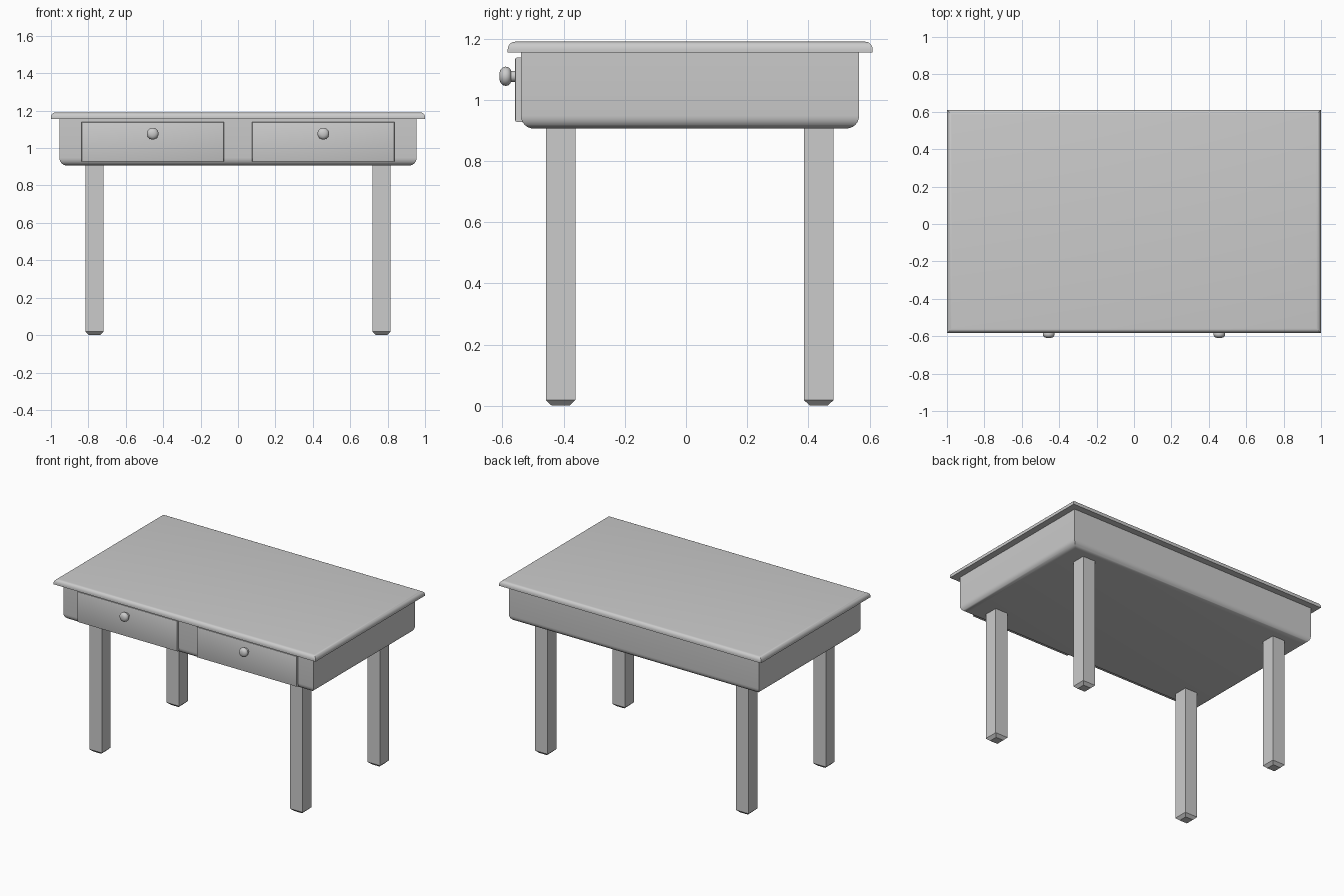
import bpy, bmesh, math
from mathutils import Matrix, Vector

if "Cube" in bpy.data.objects:
    bpy.data.objects.remove(bpy.data.objects["Cube"])


def finish(name, bm, angle=35):
    bmesh.ops.recalc_face_normals(bm, faces=bm.faces)
    mesh = bpy.data.meshes.new(name)
    bm.to_mesh(mesh)
    bm.free()
    obj = bpy.data.objects.new(name, mesh)
    bpy.context.collection.objects.link(obj)
    bpy.ops.object.select_all(action='DESELECT')
    obj.select_set(True)
    bpy.context.view_layer.objects.active = obj
    bpy.ops.object.shade_smooth_by_angle(angle=math.radians(angle))
    return obj


def box(name, lo, hi, bevel=0, segments=4, side=None):
    """Box between two corners; side=(axis, sign) picks the face whose rim is rounded."""
    lo, hi = Vector(lo), Vector(hi)
    bm = bmesh.new()
    bmesh.ops.create_cube(bm, size=1)
    bmesh.ops.scale(bm, vec=hi - lo, verts=bm.verts)
    bmesh.ops.translate(bm, vec=(lo + hi) / 2, verts=bm.verts)
    if bevel:
        axis, sign = side
        limit = hi[axis] if sign > 0 else lo[axis]
        rim = [e for e in bm.edges if all(abs(v.co[axis] - limit) < 1e-5 for v in e.verts)]
        bmesh.ops.bevel(bm, geom=rim, offset=bevel, segments=segments,
                        profile=0.5, affect='EDGES')
    return finish(name, bm)


def leg(name, x, y):
    # square post with a tapered foot
    bm = bmesh.new()
    rings = []
    for z, h in ((0, 0.029), (0.018, 0.048), (0.915, 0.048)):
        rings.append([bm.verts.new((x + sx * h, y + sy * h, z))
                      for sx, sy in ((-1, -1), (1, -1), (1, 1), (-1, 1))])
    for a, b in zip(rings, rings[1:]):
        for i in range(4):
            j = (i + 1) % 4
            bm.faces.new((a[i], a[j], b[j], b[i]))
    bm.faces.new(rings[0])
    bm.faces.new(rings[-1])
    return finish(name, bm)


def knob(name, x, z):
    # lathed profile of (radius, y): stem flaring into a flattened ball
    profile = [(0.018, -0.553), (0.018, -0.572), (0.025, -0.575), (0.030, -0.582),
               (0.0315, -0.590), (0.029, -0.599), (0.022, -0.606), (0.012, -0.6095), (0, -0.6105)]
    bm = bmesh.new()
    verts = [bm.verts.new((x + r, y, z)) for r, y in profile]
    edges = [bm.edges.new(pair) for pair in zip(verts, verts[1:])]
    bmesh.ops.spin(bm, geom=verts + edges, cent=(x, 0, z), axis=(0, 1, 0),
                   angle=2 * math.pi, steps=24)
    bmesh.ops.remove_doubles(bm, verts=bm.verts, dist=1e-5)
    return finish(name, bm, 50)


# Table top with rounded upper rim, and apron with rounded lower rim
box("table_top", (-1, -0.583, 1.155), (1, 0.6105, 1.19), 0.025, 5, (2, 1))
box("apron", (-0.955, -0.54, 0.906), (0.955, 0.566, 1.156), 0.042, 6, (2, -1))

# Drawers, knobs and legs on each side
for label, s in (("left", -1), ("right", 1)):
    cx = s * 0.456
    box(f"{label}_drawer", (cx - 0.381, -0.559, 0.927), (cx + 0.381, -0.50, 1.139),
        0.008, 2, (1, -1))
    knob(f"{label}_knob", cx, 1.077)
    leg(f"front_{label}_leg", s * 0.767, -0.41)
    leg(f"back_{label}_leg", s * 0.767, 0.434)
